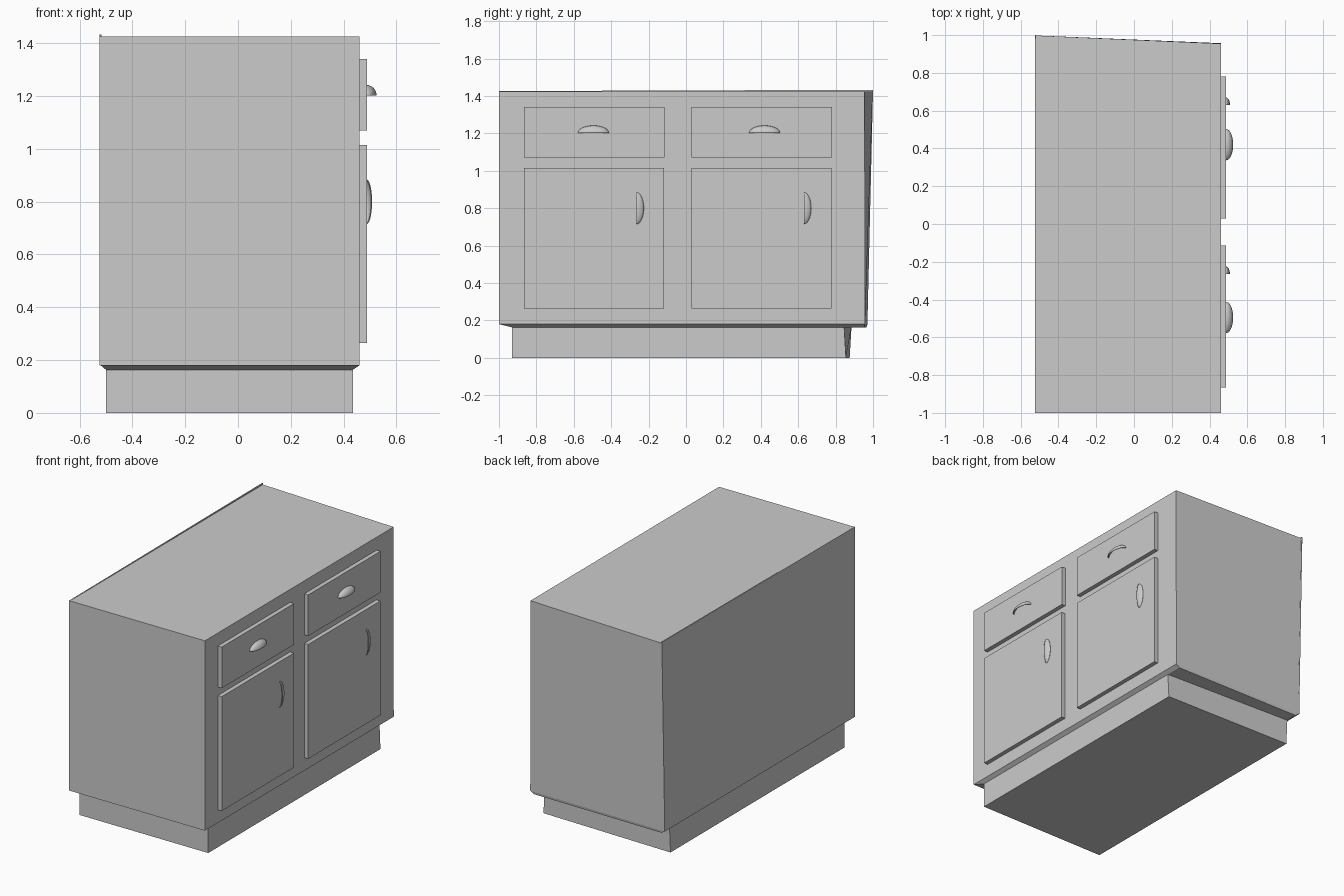
import bpy, bmesh, math
from mathutils import Vector

if "Cube" in bpy.data.objects:
    bpy.data.objects.remove(bpy.data.objects["Cube"])


def make_object(name, bm):
    bmesh.ops.recalc_face_normals(bm, faces=bm.faces)
    me = bpy.data.meshes.new(name)
    bm.to_mesh(me)
    bm.free()
    ob = bpy.data.objects.new(name, me)
    bpy.context.collection.objects.link(ob)
    return ob


def loft(name, rings):
    """Closed solid from stacked four-corner rings."""
    bm = bmesh.new()
    vs = [[bm.verts.new(p) for p in ring] for ring in rings]
    bm.faces.new(vs[0])
    bm.faces.new(vs[-1])
    for a, b in zip(vs, vs[1:]):
        for i in range(4):
            j = (i + 1) % 4
            bm.faces.new((a[i], a[j], b[j], b[i]))
    return make_object(name, bm)


def ring(x0, x1, y0, y_front, y_back, z):
    """Four corners; the +y side runs from y_front (x1) to y_back (x0)."""
    return [(x0, y0, z), (x1, y0, z), (x1, y_front, z), (x0, y_back, z)]


def box(name, x0, x1, y0, y1, z0, z1):
    return loft(name, [ring(x0, x1, y0, y1, y1, z) for z in (z0, z1)])


def cup_pull(name, origin, long_axis, side_axis, half_len, side, depth):
    """Hollow quarter-ellipsoid cup handle projecting towards +x."""
    o, la, sa = Vector(origin), Vector(long_axis), Vector(side_axis)
    nu, nv = 20, 8
    bm = bmesh.new()
    grid = []
    for i in range(nu + 1):
        u = math.pi * i / nu
        row = []
        for j in range(nv + 1):
            v = math.pi / 2 * j / nv
            p = (o + la * half_len * math.cos(u)
                 + sa * side * math.sin(u) * math.sin(v)
                 + Vector((depth * math.sin(u) * math.cos(v), 0, 0)))
            row.append(bm.verts.new(p))
        grid.append(row)
    for a, b in zip(grid, grid[1:]):
        for j in range(nv):
            bm.faces.new((a[j], b[j], b[j + 1], a[j + 1]))
    bmesh.ops.remove_doubles(bm, verts=bm.verts, dist=1e-5)
    ob = make_object(name, bm)
    # make normals face outwards before thickening inwards
    p = ob.data.polygons[len(ob.data.polygons) // 2]
    if p.normal.dot(p.center - o) < 0:
        ob.data.flip_normals()
    mod = ob.modifiers.new("thickness", 'SOLIDIFY')
    mod.thickness = 0.004
    mod.offset = -1
    bpy.context.view_layer.objects.active = ob
    ob.select_set(True)
    bpy.ops.object.shade_smooth_by_angle(angle=math.radians(40))
    ob.select_set(False)


# Carcass: slightly skewed +y side and undercut bottom rim
loft("cabinet_body", [
    ring(-0.50, 0.435, -0.93, 0.955, 0.965, 0.163),
    ring(-0.52, 0.46, -1.0, 0.957, 0.97, 0.18),
    ring(-0.52, 0.46, -1.0, 0.955, 0.998, 1.425)])

# Thin back panel rising slightly above the top
loft("back_panel", [
    [(-0.525, -1, 0.18), (-0.518, -1, 0.18), (-0.518, 0.97, 0.18), (-0.525, 0.97, 0.18)],
    [(-0.525, -1, 1.426), (-0.518, -1, 1.426), (-0.518, 1, 1.433), (-0.525, 1, 1.433)]])

# Recessed plinth
loft("plinth", [
    ring(-0.50, 0.435, -0.93, 0.855, 0.875, 0.0),
    ring(-0.50, 0.435, -0.93, 0.845, 0.885, 0.17)])

# Two bays, each with a drawer front, a door and their handles
for side, y in (("left", -0.865), ("right", 0.03)):
    box(side + "_drawer_front", 0.455, 0.488, y, y + 0.75, 1.07, 1.34)
    box(side + "_door", 0.455, 0.488, y, y + 0.748, 0.265, 1.015)
    cup_pull(side + "_drawer_handle", (0.487, y + 0.37 + (0.02 if y > 0 else 0), 1.202),
             (0, 1, 0), (0, 0, 1), 0.083, 0.04, 0.038)
    cup_pull(side + "_door_handle", (0.487, y + 0.6, 0.80),
             (0, 0, 1), (0, 1, 0), 0.085, 0.04, 0.021)
